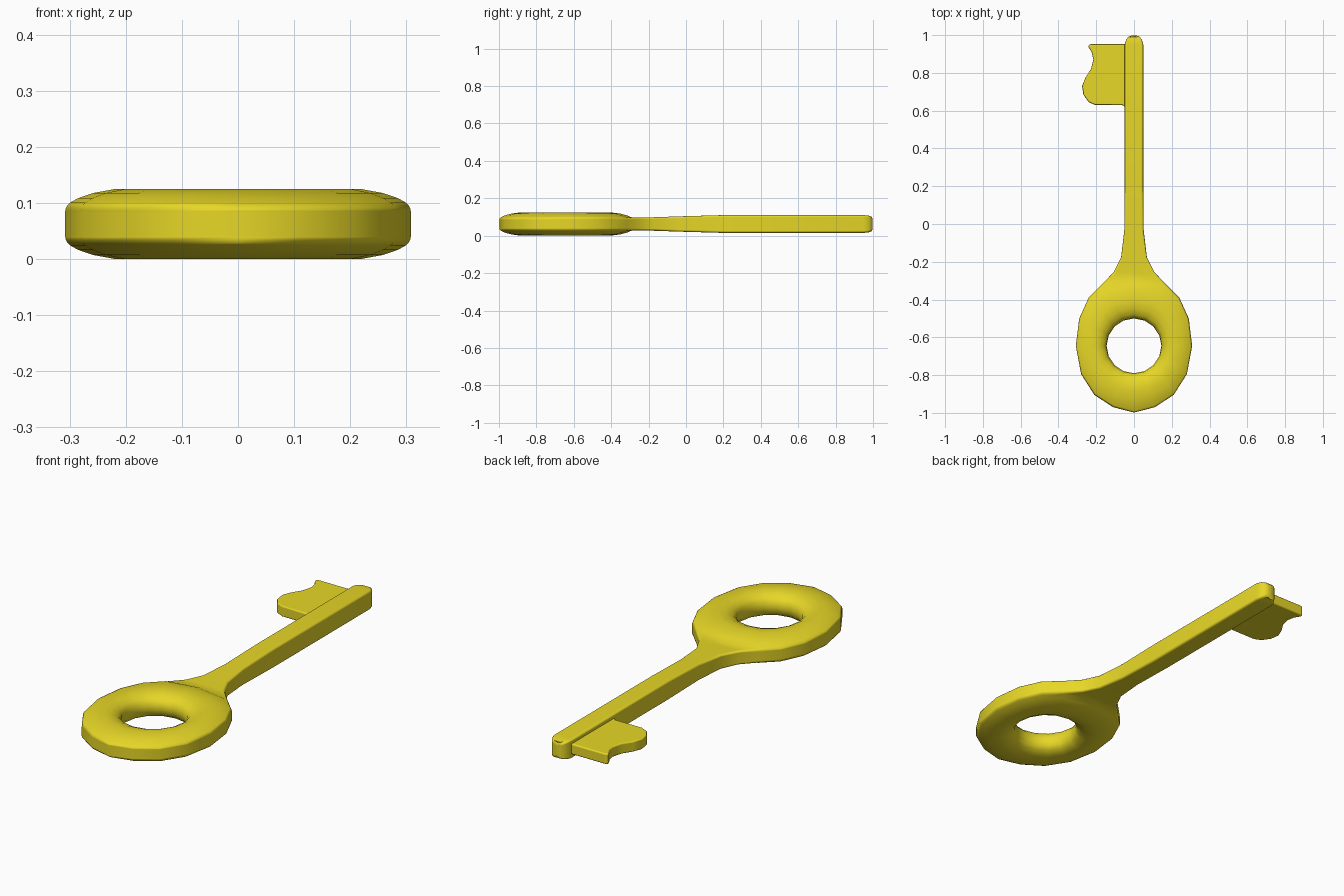
import bpy, bmesh, math

if "Cube" in bpy.data.objects:
    bpy.data.objects.remove(bpy.data.objects["Cube"])

MID = 0.0625
gold = bpy.data.materials.new("yellow_metal")
gold.diffuse_color = (0.8, 0.68, 0.02, 1)
gold.use_nodes = True
gold.node_tree.nodes["Principled BSDF"].inputs["Base Color"].default_value = gold.diffuse_color


def finish(bm, name, width):
    bmesh.ops.recalc_face_normals(bm, faces=bm.faces)
    me = bpy.data.meshes.new(name)
    bm.to_mesh(me)
    bm.free()
    me.materials.append(gold)
    me.shade_smooth()
    ob = bpy.data.objects.new(name, me)
    bpy.context.collection.objects.link(ob)
    bev = ob.modifiers.new("rounded_edges", 'BEVEL')
    bev.width = width
    bev.segments = 3
    bev.limit_method = 'ANGLE'
    bev.angle_limit = math.radians(40)
    bev.harden_normals = True
    return ob


# Bow: a cross-section swept around the hole out to a 16-sided outline
half = [(0, -0.998), (0.11, -0.97), (0.21, -0.905), (0.28, -0.795), (0.308, -0.645),
        (0.29, -0.5), (0.24, -0.39), (0.165, -0.315), (0, -0.285)]
outline = half + [(-x, y) for x, y in half[-2:0:-1]]
upper = [(1, 0.033), (0.86, 0.046), (0.7, 0.055), (0.45, 0.0625), (0.25, 0.057),
         (0.1, 0.044), (0.02, 0.026)]
profile = upper + [(0, 0)] + [(f, -z) for f, z in reversed(upper)]

bm = bmesh.new()
cols = []
for k, (ox, oy) in enumerate(outline):
    a = math.tau * k / 16 - math.pi / 2
    ix, iy = 0.145 * math.cos(a), -0.645 + 0.145 * math.sin(a)
    cols.append([bm.verts.new((ix + (ox - ix) * f, iy + (oy - iy) * f, MID + z))
                 for f, z in profile])
n = len(profile)
for k in range(16):
    a, b = cols[k], cols[(k + 1) % 16]
    # the outer wall stays open where the shank joins
    for j in range(n - 1 if k in (7, 8) else n):
        bm.faces.new((a[j], b[j], b[(j + 1) % n], a[(j + 1) % n]))

# Shank: sections (y, half width, half height) lofted out of the bow
ring = [cols[9][-1], cols[8][-1], cols[7][-1], cols[7][0], cols[8][0], cols[9][0]]
sections = [(-0.255, 0.108, 0.0345), (-0.175, 0.068, 0.036), (-0.03, 0.051, 0.041),
            (0.2, 0.049, 0.0475), (0.95, 0.049, 0.0475), (0.975, 0.042, 0.045),
            (0.991, 0.03, 0.04), (0.998, 0.014, 0.032)]
for y, w, h in sections:
    new = [bm.verts.new((x, y, MID + z)) for x, z in
           ((-w, -h), (0, -h), (w, -h), (w, h), (0, h), (-w, h))]
    for i in range(6):
        j = (i + 1) % 6
        bm.faces.new((ring[i], ring[j], new[j], new[i]))
    ring = new
bm.faces.new(ring)
finish(bm, "bow_and_shank", 0.012)

# Bit: extruded plate with a wavy outer edge
shape = [(-0.02, 0.952), (-0.235, 0.952), (-0.243, 0.94), (-0.224, 0.91), (-0.215, 0.87),
         (-0.228, 0.82), (-0.257, 0.775), (-0.275, 0.73), (-0.268, 0.685),
         (-0.24, 0.645), (-0.205, 0.63), (-0.06, 0.63), (-0.045, 0.615), (-0.02, 0.615)]
bm = bmesh.new()
face = bm.faces.new([bm.verts.new((x, y, MID - 0.026)) for x, y in shape])
top = bmesh.ops.extrude_face_region(bm, geom=[face])["geom"]
bmesh.ops.translate(bm, vec=(0, 0, 0.052),
                    verts=[v for v in top if isinstance(v, bmesh.types.BMVert)])
finish(bm, "bit", 0.008)
